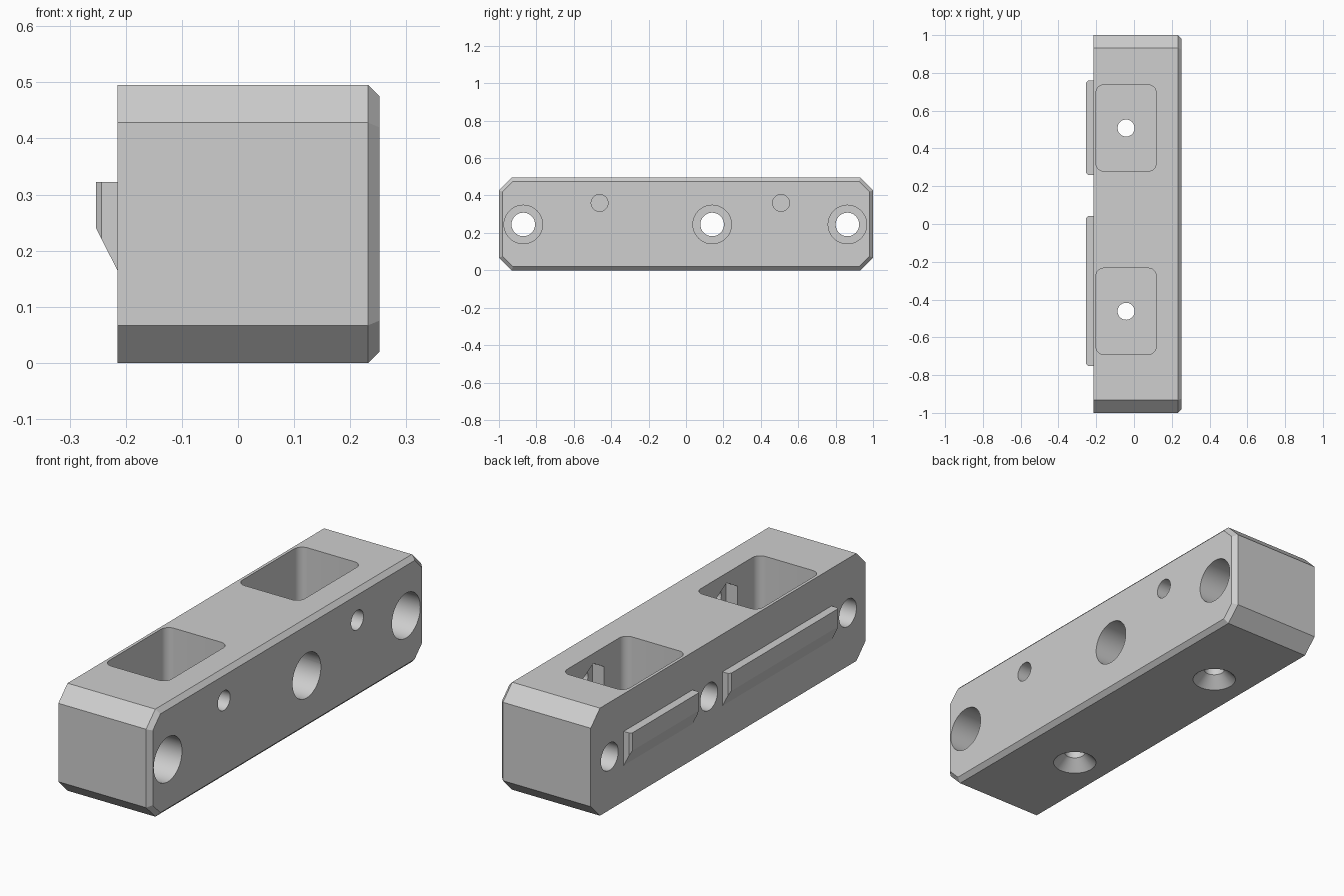
import bpy
import bmesh
from math import sin, cos, pi, sqrt

if "Cube" in bpy.data.objects:
    bpy.data.objects.remove(bpy.data.objects["Cube"], do_unlink=True)

grey = bpy.data.materials.new("plain grey")
grey.use_nodes = True
grey.diffuse_color = (0.62, 0.62, 0.62, 1)
grey.node_tree.nodes["Principled BSDF"].inputs["Base Color"].default_value = grey.diffuse_color


def finish(name, bm):
    bmesh.ops.recalc_face_normals(bm, faces=bm.faces)
    mesh = bpy.data.meshes.new(name)
    bm.to_mesh(mesh)
    bm.free()
    mesh.materials.append(grey)
    obj = bpy.data.objects.new(name, mesh)
    bpy.context.collection.objects.link(obj)
    return obj


def loft_mesh(axis, rings):
    """Closed solid through (position, outline) rings along x or z."""
    bm = bmesh.new()
    place = (lambda p, u, v: (p, u, v)) if axis == "x" else (lambda p, u, v: (u, v, p))
    loops = [[bm.verts.new(place(p, u, v)) for u, v in pts] for p, pts in rings]
    for a, b in zip(loops, loops[1:]):
        n = len(a)
        for i in range(n):
            j = (i + 1) % n
            bm.faces.new((a[i], a[j], b[j], b[i]))
    bm.faces.new(loops[0])
    bm.faces.new(loops[-1])
    return bm


def circle(u, v, r, n=48, phase=0.0):
    return [(u + r * cos(phase + 2 * pi * i / n), v + r * sin(phase + 2 * pi * i / n))
            for i in range(n)]


def octagon(inset):
    """Bar end outline in y and z with cut corners, offset inwards."""
    a, b, mid = 1 - inset, 0.2475 - inset, 0.2475
    c = 0.067 - (2 - sqrt(2)) * inset
    return [(a, mid - b + c), (a, mid + b - c), (a - c, mid + b), (c - a, mid + b),
            (-a, mid + b - c), (-a, mid - b + c), (c - a, mid - b), (a - c, mid - b)]


def rounded_rect(u, v, hu, hv, r, n=8):
    pts = []
    for k, (su, sv) in enumerate([(1, 1), (-1, 1), (-1, -1), (1, -1)]):
        for i in range(n + 1):
            t = pi / 2 * (k + i / n)
            pts.append((u + su * (hu - r) + r * cos(t), v + sv * (hv - r) + r * sin(t)))
    return pts


def cut(target, axis, rings):
    cutter = finish("cutter", loft_mesh(axis, rings))
    cutter.hide_render = True
    mod = target.modifiers.new("cut", "BOOLEAN")
    mod.operation = "DIFFERENCE"
    mod.solver = "EXACT"
    mod.object = cutter
    bpy.ops.object.select_all(action="DESELECT")
    bpy.context.view_layer.objects.active = target
    target.select_set(True)
    bpy.ops.object.modifier_apply(modifier=mod.name)
    bpy.data.objects.remove(cutter, do_unlink=True)


# Bar with cut corners and a bevelled rim on its +x side
body = finish("bar_body", loft_mesh("x", [(-0.215, octagon(0)), (0.232, octagon(0)),
                                          (0.252, octagon(0.02))]))

for y in (0.508, -0.462):
    # Open pocket in the top
    pocket = rounded_rect(-0.042, y, 0.159, 0.228, 0.04)
    cut(body, "z", [(0.08, pocket), (0.6, pocket)])
    # Countersunk screw hole in the pocket floor
    cut(body, "z", [(-0.01, circle(-0.042, y, 0.105)), (0.05, circle(-0.042, y, 0.045)),
                    (0.2, circle(-0.042, y, 0.045))])
    # Side screw hole with a hexagonal nut recess inside the pocket
    hexagon = circle(y, 0.36, 0.09, 6, pi / 2)
    cut(body, "x", [(0.08, hexagon), (0.175, hexagon)])
    hole = circle(y, 0.36, 0.045)
    cut(body, "x", [(0.1, hole), (0.3, hole)])

# Counterbored bolt holes across the bar
for y in (-0.87, 0.14, 0.863):
    bolt, head = circle(y, 0.245, 0.063), circle(y, 0.245, 0.103)
    cut(body, "x", [(-0.3, bolt), (0.02, bolt), (0.02, head), (0.3, head)])

bpy.ops.object.select_all(action="DESELECT")
bpy.context.view_layer.objects.active = body
body.select_set(True)
bpy.ops.object.shade_smooth_by_angle(angle=pi / 6)

# Alignment ribs on the -x side, with a sloped underside
for name, y0, y1 in (("short_rib", 0.26, 0.76), ("long_rib", -0.752, 0.042)):
    c = 0.01
    outline = [(-0.21, y0), (-0.253 + c, y0), (-0.253, y0 + c),
               (-0.253, y1 - c), (-0.253 + c, y1), (-0.21, y1)]
    bm = loft_mesh("z", [(0.14, outline), (0.322, outline)])
    bmesh.ops.recalc_face_normals(bm, faces=bm.faces)
    bmesh.ops.bisect_plane(bm, geom=bm.verts[:] + bm.edges[:] + bm.faces[:],
                           plane_co=(-0.215, 0, 0.165), plane_no=(-0.075, 0, -0.038),
                           clear_outer=True)
    bmesh.ops.holes_fill(bm, edges=[e for e in bm.edges if e.is_boundary], sides=0)
    finish(name, bm)
